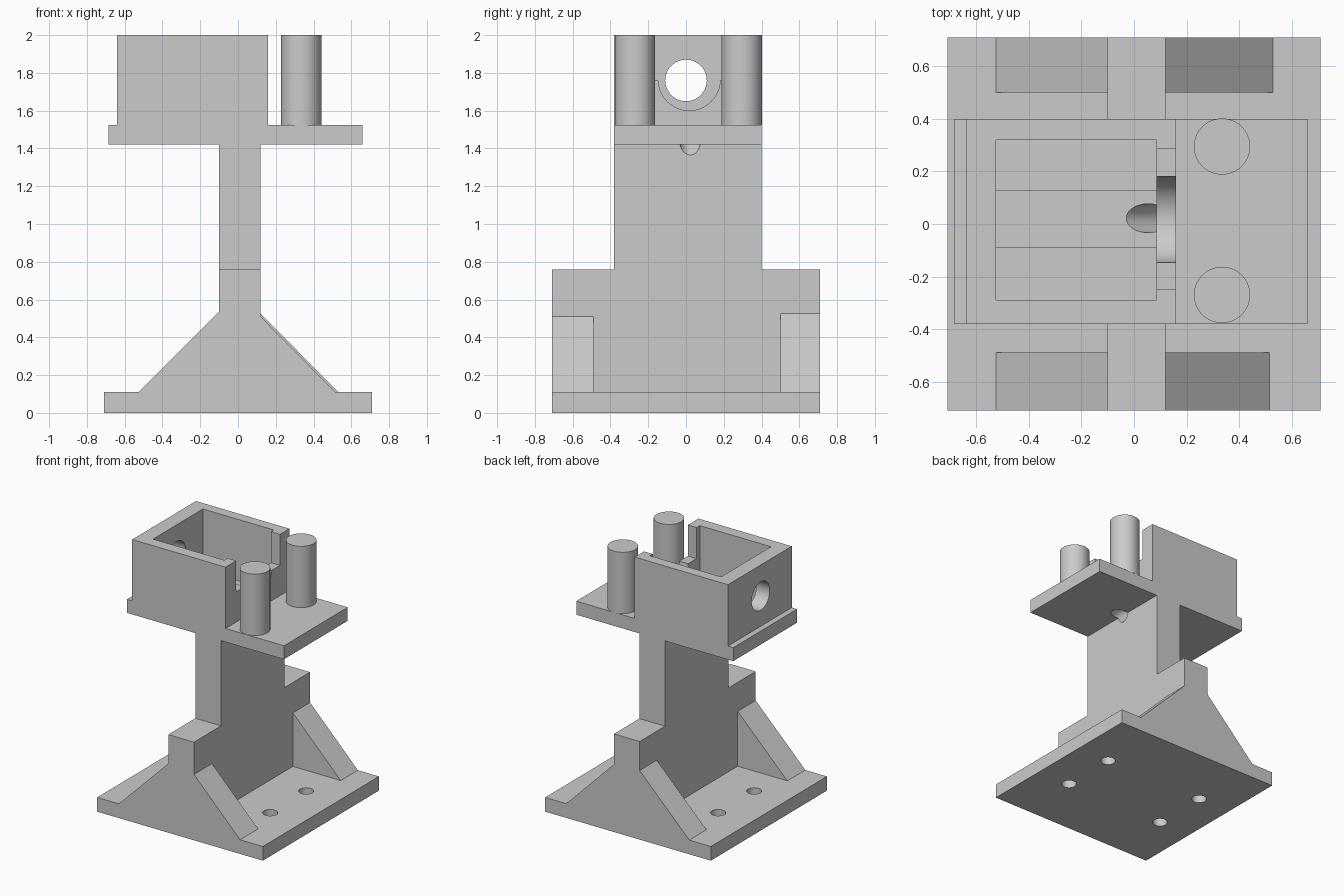
import bpy
from math import radians

cube = bpy.data.objects.get("Cube")
if cube:
    bpy.data.objects.remove(cube, do_unlink=True)

GREY = bpy.data.materials.new("plain grey")
GREY.use_nodes = True
GREY.diffuse_color = (0.6, 0.6, 0.6, 1)
GREY.node_tree.nodes["Principled BSDF"].inputs["Base Color"].default_value = (0.6, 0.6, 0.6, 1)


def prism(name, points, axis, start, end):
    """Extrude a 2D outline along the x or y axis."""
    def place(p, d):
        return (d, p[0], p[1]) if axis == "x" else (p[0], d, p[1])
    n = len(points)
    verts = [place(p, d) for d in (start, end) for p in points]
    faces = [list(range(n)), list(range(n, 2 * n))]
    faces += [[i, (i + 1) % n, n + (i + 1) % n, n + i] for i in range(n)]
    mesh = bpy.data.meshes.new(name)
    mesh.from_pydata(verts, [], faces)
    obj = bpy.data.objects.new(name, mesh)
    bpy.context.collection.objects.link(obj)
    mesh.materials.append(GREY)
    select(obj)
    bpy.ops.object.mode_set(mode="EDIT")
    bpy.ops.mesh.select_all(action="SELECT")
    bpy.ops.mesh.normals_make_consistent(inside=False)
    bpy.ops.object.mode_set(mode="OBJECT")
    return obj


def select(obj):
    bpy.ops.object.select_all(action="DESELECT")
    obj.select_set(True)
    bpy.context.view_layer.objects.active = obj


def block(name, x, y, z):
    outline = [(x[0], z[0]), (x[1], z[0]), (x[1], z[1]), (x[0], z[1])]
    return prism(name, outline, "y", y[0], y[1])


def rod(name, centre, radius, length, tilt=0):
    bpy.ops.mesh.primitive_cylinder_add(vertices=64, radius=radius, depth=length,
                                        location=centre, rotation=(0, radians(tilt), 0))
    obj = bpy.context.object
    obj.name = name
    obj.data.materials.append(GREY)
    return obj


def cut(obj, cutters):
    """Subtract each cutter, then remove it."""
    for cutter in cutters:
        mod = obj.modifiers.new("cut", "BOOLEAN")
        mod.operation = "DIFFERENCE"
        mod.solver = "EXACT"
        mod.object = cutter
        select(obj)
        bpy.ops.object.modifier_apply(modifier=mod.name)
        bpy.data.objects.remove(cutter, do_unlink=True)
    smooth(obj)


def smooth(obj):
    select(obj)
    bpy.ops.object.shade_smooth_by_angle(angle=radians(30))


def slanted_bore():
    return rod("bore_cutter", (0.025, 0.022, 1.525), 0.055, 0.8, 132)


# Base plate with four screw holes
base = block("base_plate", (-0.71, 0.71), (-0.71, 0.71), (0, 0.11))
cut(base, [rod("hole_cutter", (x, y, 0.05), 0.053, 0.4)
           for x in (-0.43, 0.43) for y in (-0.22, 0.22)])

# Stepped upright wall
wall = prism("upright_wall",
             [(-0.71, 0.11), (0.71, 0.11), (0.71, 0.76), (0.40, 0.76),
              (0.40, 1.42), (-0.38, 1.42), (-0.38, 0.76), (-0.71, 0.76)],
             "x", -0.10, 0.12)
cut(wall, [slanted_bore()])

# Triangular gussets at the four corners of the wall
for end, y0, y1, reach, top in (("front", -0.71, -0.49, 0.515, 0.51),
                                ("back", 0.50, 0.71, 0.53, 0.525)):
    prism(end + "_left_gusset", [(0.12, 0.11), (reach, 0.11), (0.12, top)], "y", y0, y1)
    prism(end + "_right_gusset", [(-0.10, 0.11), (-0.525, 0.11), (-0.10, 0.535)], "y", y0, y1)

# Platform with a shallow groove in the box floor
platform = block("platform", (-0.685, 0.66), (-0.38, 0.40), (1.42, 1.525))
cut(platform, [block("groove_cutter", (-0.525, 0.085), (-0.09, 0.125), (1.50, 1.6)),
               slanted_bore()])

# Open box with a round hole in one end and a stepped round notch in the other
box = block("open_box", (-0.64, 0.16), (-0.38, 0.40), (1.525, 2.0))
cut(box, [block("cavity_cutter", (-0.525, 0.085), (-0.29, 0.32), (1.4, 2.2)),
          rod("end_hole_cutter", (-0.6, 0, 1.76), 0.11, 0.4, 90),
          block("notch_cutter", (0.0, 0.3), (-0.25, 0.285), (1.76, 2.2)),
          rod("round_notch_cutter", (0.15, 0.017, 1.765), 0.164, 0.3, 90),
          slanted_bore()])

# Two pillars
for name, y in (("front_pillar", -0.27), ("back_pillar", 0.295)):
    smooth(rod(name, (0.335, y, 1.7625), 0.107, 0.475))
